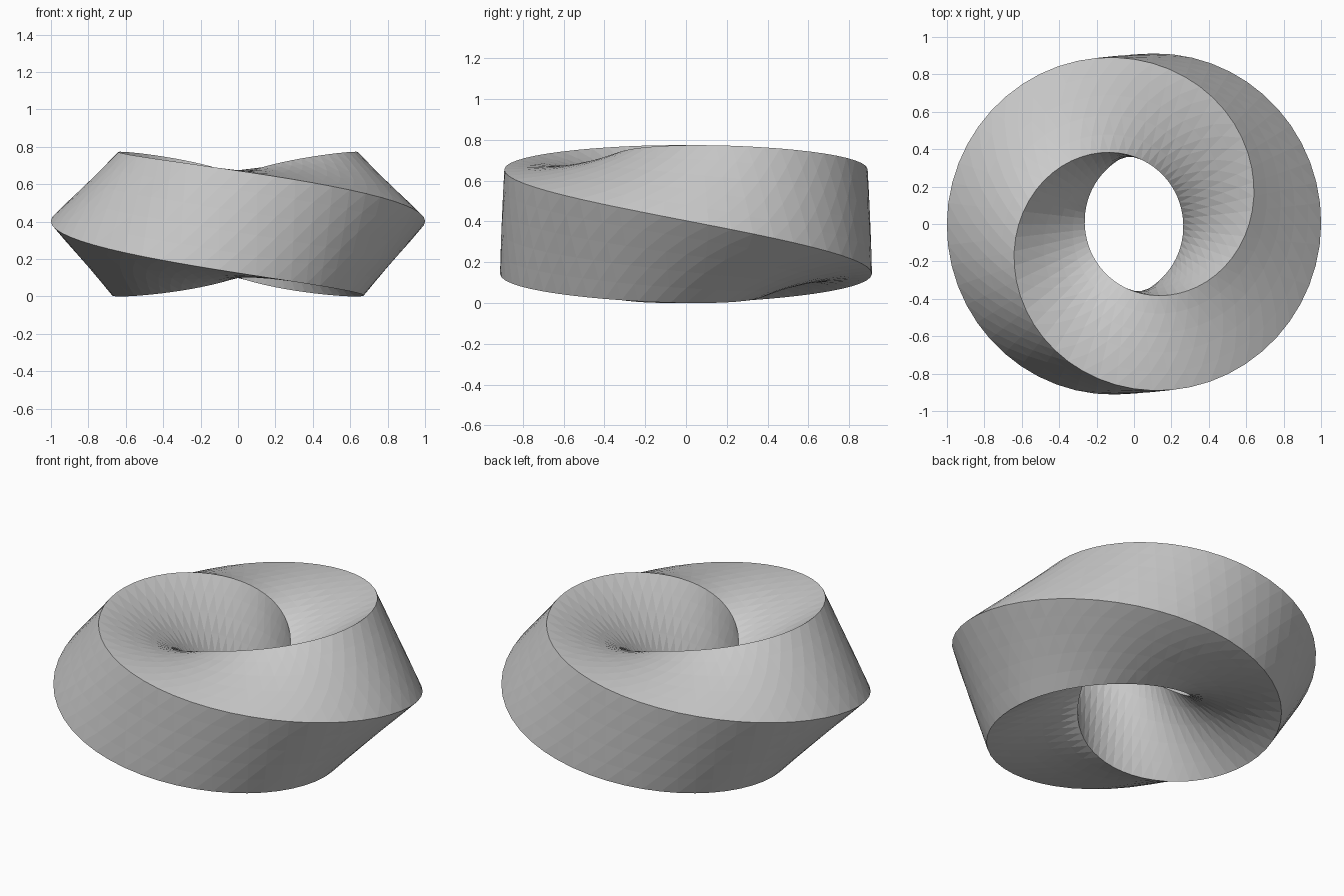
import bpy, bmesh
from math import cos, sin, pi, radians

if "Cube" in bpy.data.objects:
    bpy.data.objects.remove(bpy.data.objects["Cube"])

# Square section swept round a ring with half a turn of twist
SEGMENTS, PER_SIDE = 56, 5
RING, RADIAL, HEIGHT, MID_Z = 0.632, 0.369, 0.387, 0.389
TILT, BULGE = radians(2.5), 0.03
COUNT = 4 * PER_SIDE


def section_point(k):
    """Point on a unit diamond with slightly bulging sides."""
    side, t = k // PER_SIDE, (k % PER_SIDE) / PER_SIDE
    a, b = side * pi / 2, (side + 1) * pi / 2
    swell = 1 + BULGE * 4 * t * (1 - t) * 1.4
    return (swell * (cos(a) * (1 - t) + cos(b) * t),
            swell * (sin(a) * (1 - t) + sin(b) * t))


bm = bmesh.new()
rings = []
for i in range(SEGMENTS):
    theta = 2 * pi * i / SEGMENTS
    phi = TILT - theta / 2
    ring = []
    for k in range(COUNT):
        u, v = section_point(k)
        r = RING + RADIAL * (u * cos(phi) - v * sin(phi))
        z = MID_Z + HEIGHT * (u * sin(phi) + v * cos(phi))
        ring.append(bm.verts.new((r * cos(theta), r * sin(theta), z)))
    rings.append(ring)

# Half a turn shifts the section by two sides where the ring closes
rings.append([rings[0][(k - COUNT // 2) % COUNT] for k in range(COUNT)])
for a, b in zip(rings, rings[1:]):
    for k in range(COUNT):
        n = (k + 1) % COUNT
        bm.faces.new((a[k], b[k], b[n], a[n]))

bmesh.ops.triangulate(bm, faces=bm.faces[:])
bmesh.ops.recalc_face_normals(bm, faces=bm.faces[:])
low = min(v.co.z for v in bm.verts)
bmesh.ops.translate(bm, verts=bm.verts[:], vec=(0, 0, -low))

mesh = bpy.data.meshes.new("twisted_ring")
bm.to_mesh(mesh)
bm.free()
bpy.context.collection.objects.link(bpy.data.objects.new("twisted_ring", mesh))
